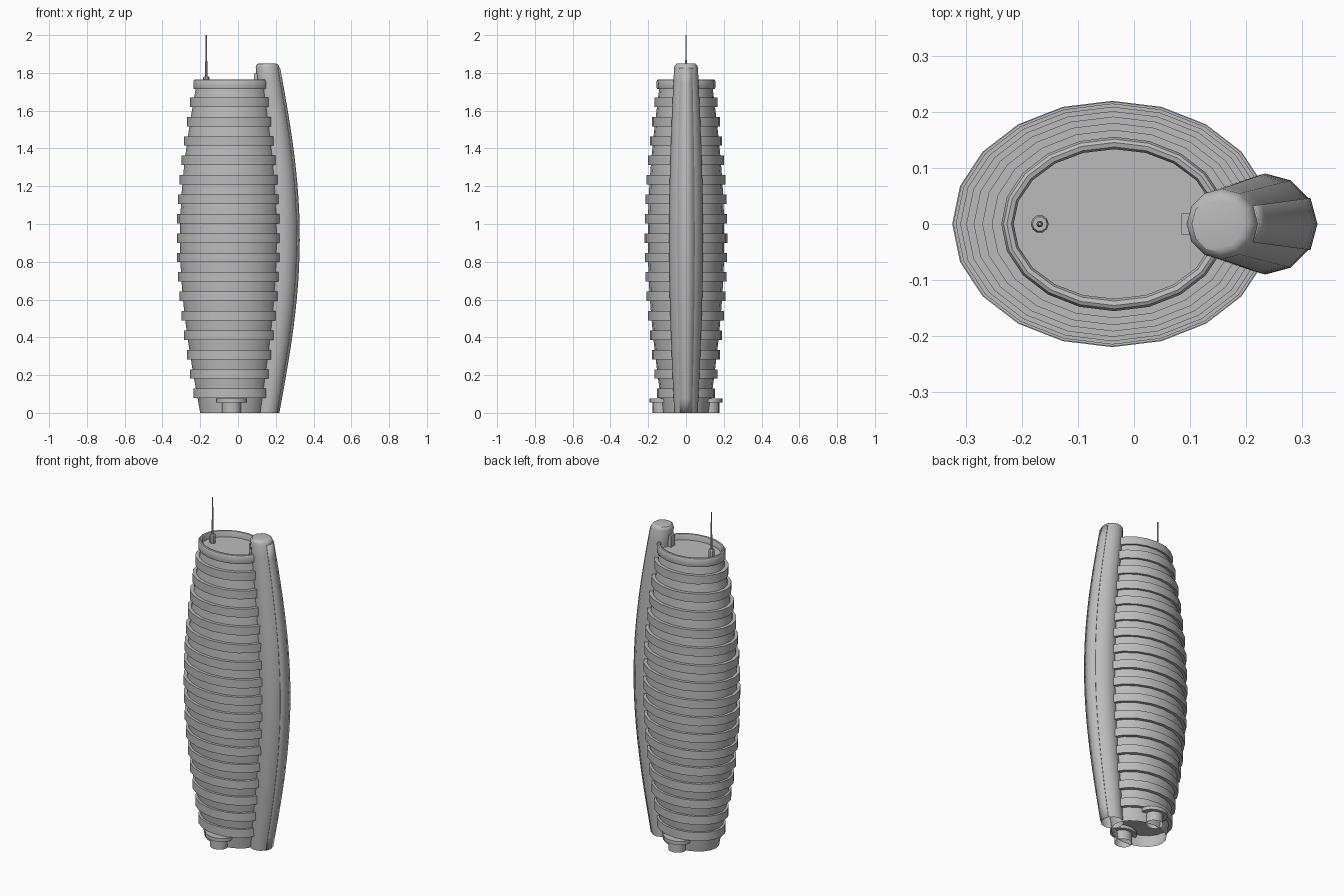
import bpy, bmesh
from math import sin, cos, pi, radians

cube = bpy.data.objects.get("Cube")
if cube:
    bpy.data.objects.remove(cube, do_unlink=True)

grey = bpy.data.materials.new("light_grey")
grey.use_nodes = True
colour = (0.5, 0.5, 0.5, 1)
grey.diffuse_color = colour
grey.node_tree.nodes["Principled BSDF"].inputs["Base Color"].default_value = colour

SHAFT_TOP = 1.85
TOWER_X = -0.034


def bulge(z):
    return sin(pi * min(max(z / SHAFT_TOP, 0), 1))


def finish(name, bm):
    mesh = bpy.data.meshes.new(name)
    bm.to_mesh(mesh)
    bm.free()
    mesh.materials.append(grey)
    obj = bpy.data.objects.new(name, mesh)
    bpy.context.collection.objects.link(obj)
    bpy.ops.object.select_all(action='DESELECT')
    obj.select_set(True)
    bpy.context.view_layer.objects.active = obj
    bpy.ops.object.shade_smooth_by_angle(angle=radians(32))
    return obj


def loft(name, sections, sides, bottom=False, top=False, ring=False):
    """Skin a stack of ellipses given as (x, y, radius_x, radius_y, z)."""
    bm = bmesh.new()
    loops = []
    for x, y, rx, ry, z in sections:
        angles = [2 * pi * i / sides for i in range(sides)]
        loops.append([bm.verts.new((x + rx * cos(a), y + ry * sin(a), z)) for a in angles])
    pairs = list(zip(loops, loops[1:]))
    if ring:
        pairs.append((loops[-1], loops[0]))
    for low, high in pairs:
        for i in range(sides):
            j = (i + 1) % sides
            bm.faces.new((low[i], low[j], high[j], high[i]))
    if bottom:
        bm.faces.new(loops[0][::-1])
    if top:
        bm.faces.new(loops[-1])
    return finish(name, bm)


def box(name, centre, size):
    bm = bmesh.new()
    bmesh.ops.create_cube(bm, size=1)
    bmesh.ops.scale(bm, vec=size, verts=bm.verts)
    bmesh.ops.translate(bm, vec=centre, verts=bm.verts)
    return finish(name, bm)


# Oval tower cross-section
def oval(z, inset=0.0, level=None):
    a = 0.183 + 0.102 * bulge(z)
    x = TOWER_X - 0.005 * bulge(z)
    return (x, 0, a - inset, 0.77 * a - inset, z if level is None else level)


# Glazed core of the tower, open below its ground floor ceiling
DECK = 1.73
core = [oval(DECK * i / 34, 0.017) for i in range(35)]
loft("tower_core", core, 20, top=True)
loft("ground_floor_ceiling", [oval(0.075, 0.019), oval(0.08, 0.019)], 20, True, True)

# Projecting floor bands
BANDS = 17
for i in range(BANDS - 1):
    z = 0.103 + i * 0.1028
    lo, hi = z - 0.025, z + 0.025
    loft(f"floor_band_{i + 1}", [oval(z, 0.03, lo), oval(z, 0, lo),
                                 oval(z, 0, hi), oval(z, 0.03, hi)], 20, ring=True)

# Rounded roof parapet
z = 1.742
loft("roof_parapet", [oval(z, 0.022, 1.715), oval(z, 0.002, 1.715), oval(z, 0, 1.72),
                      oval(z, 0, 1.755), oval(z, 0.004, 1.763), oval(z, 0.01, 1.766),
                      oval(z, 0.018, 1.764), oval(z, 0.022, 1.757)], 20, ring=True)


# Curved lift shaft
def shaft(z, inset=0.0):
    r = 0.062 + 0.028 * bulge(z) - inset
    return (0.154 + 0.08 * bulge(z), 0, r, r, z)


stack = [shaft((SHAFT_TOP - 0.02) * i / 24) for i in range(25)]
stack += [shaft(SHAFT_TOP - 0.009, 0.004), shaft(SHAFT_TOP - 0.002, 0.011),
          shaft(SHAFT_TOP, 0.02)]
loft("lift_shaft", stack, 12, top=True)

# Thin facing panel along the outer side of the shaft
bm = bmesh.new()
rows = []
for i in range(25):
    x, y, r, _, h = shaft(1.825 * i / 24, -0.003)
    rows.append([bm.verts.new((x + r * cos(t), r * sin(t), h))
                 for t in (-pi / 6, 0, pi / 6)])
for low, high in zip(rows, rows[1:]):
    for k in range(2):
        bm.faces.new((low[k], low[k + 1], high[k + 1], high[k]))
panel = finish("shaft_panel", bm)
thick = panel.modifiers.new("thickness", 'SOLIDIFY')
thick.thickness = 0.005
thick.offset = -1

# Roof access door on the shaft
box("roof_door", (0.1, 0, 1.763), (0.03, 0.038, 0.07))

# Round entrance porches at front and back
for name, side in (("front", -1), ("back", 1)):
    y = side * 0.132
    loft(f"{name}_entrance_drum", [(TOWER_X, y, 0.05, 0.045, h) for h in (0, 0.06)], 16)
    loft(f"{name}_entrance_canopy", [(TOWER_X, y, 0.08, 0.062, h) for h in (0.056, 0.077)],
         16, True, True)

# Roof mast
MAST_X = -0.168
mast = [(0.016, DECK), (0.016, 1.775), (0.013, 1.782), (0.006, 1.782),
        (0.006, 1.86), (0.004, 1.87), (0.003, 2.0)]
loft("roof_mast", [(MAST_X, 0, r, r, h) for r, h in mast], 10, top=True)
